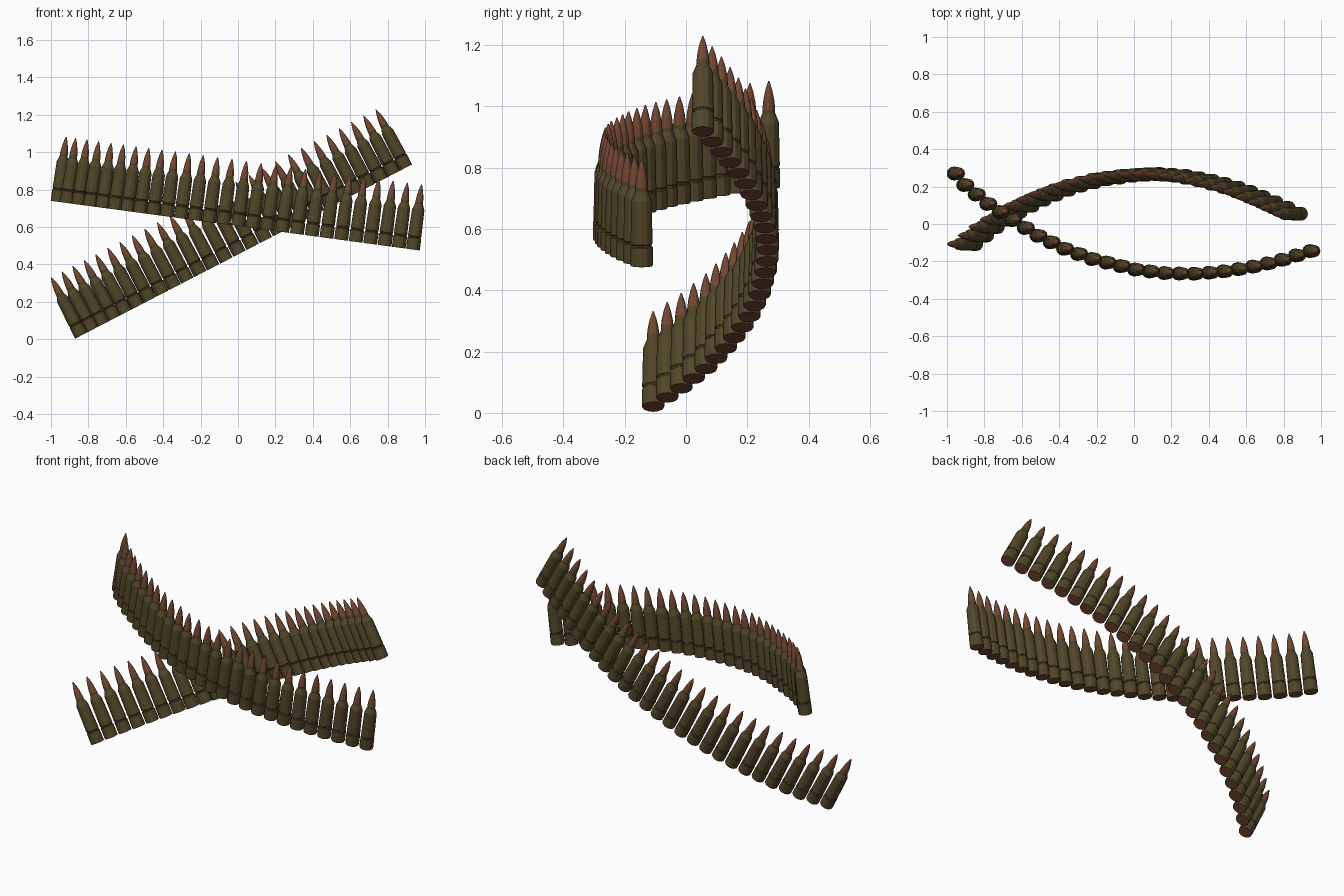
import bpy, bmesh, math
from mathutils import Vector, Matrix

if "Cube" in bpy.data.objects:
    bpy.data.objects.remove(bpy.data.objects["Cube"])

SIDES, COUNT = 12, 27


def material(name, rgb):
    m = bpy.data.materials.new(name)
    m.diffuse_color = (*rgb, 1)
    m.use_nodes = True
    m.node_tree.nodes["Principled BSDF"].inputs["Base Color"].default_value = m.diffuse_color
    return m


brass = material("dark brass", (0.085, 0.062, 0.022))
copper = material("copper", (0.17, 0.063, 0.032))

# cartridge profile: (radius, height along the axis)
PROFILE = [(0.036, 0.0), (0.037, 0.004), (0.037, 0.062), (0.033, 0.065),
           (0.033, 0.070), (0.036, 0.073), (0.033, 0.215), (0.021, 0.245),
           (0.021, 0.258), (0.0175, 0.290), (0.011, 0.322), (0.002, 0.350)]
NECK = 0.257


def cartridge_mesh():
    bm = bmesh.new()
    rings = []
    for r, h in PROFILE:
        rings.append([bm.verts.new((r * math.cos(2 * math.pi * i / SIDES),
                                    r * math.sin(2 * math.pi * i / SIDES), h))
                      for i in range(SIDES)])
    for lo, hi in zip(rings, rings[1:]):
        for i in range(SIDES):
            j = (i + 1) % SIDES
            bm.faces.new((lo[i], lo[j], hi[j], hi[i]))
    bm.faces.new(rings[0][::-1])
    bm.faces.new(rings[-1])
    bm.normal_update()
    # copper projectile and base, brass case
    for f in bm.faces:
        f.material_index = int(f.calc_center_median().z > NECK or f.normal.z < -0.9)
    me = bpy.data.meshes.new("cartridge")
    bm.to_mesh(me)
    bm.free()
    me.materials.append(brass)
    me.materials.append(copper)
    return me


def resample(points, n):
    """n points evenly spaced along a polyline"""
    lengths = [(b - a).length for a, b in zip(points, points[1:])]
    total, out = sum(lengths), []
    for k in range(n):
        d, s = total * k / (n - 1), 0
        while s < len(lengths) - 1 and d > lengths[s]:
            d -= lengths[s]
            s += 1
        out.append(points[s].lerp(points[s + 1], min(1, d / lengths[s])))
    return out


def belt(name, path, z0, slope, mesh):
    """row of parallel cartridges whose bases lie on a tilted plane"""
    x0 = path[0][0]
    pts = [Vector((x, y, z0 + slope * (x - x0))) for x, y in path]
    tilt = Matrix.Rotation(-math.atan(slope), 4, 'Y')
    for k, p in enumerate(resample(pts, COUNT)):
        ob = bpy.data.objects.new(f"{name}_cartridge_{k + 1}", mesh)
        ob.matrix_world = Matrix.Translation(p) @ tilt
        bpy.context.collection.objects.link(ob)


mesh = cartridge_mesh()

# front belt, sloping gently down to the right
belt("front_belt",
     [(-0.965, 0.27), (-0.92, 0.213), (-0.85, 0.155), (-0.795, 0.11),
      (-0.645, 0.012), (-0.52, -0.065), (-0.38, -0.133), (-0.23, -0.188),
      (-0.005, -0.243), (0.145, -0.262), (0.295, -0.267), (0.445, -0.257),
      (0.595, -0.235), (0.755, -0.20), (0.935, -0.145)],
     0.735, -0.1345, mesh)

# rear belt, climbing steeply to the right
belt("rear_belt",
     [(-0.838, -0.107), (-0.722, -0.015), (-0.593, 0.07), (-0.45, 0.14),
      (-0.297, 0.20), (-0.132, 0.24), (0.03, 0.262), (0.16, 0.267),
      (0.31, 0.255), (0.457, 0.225), (0.60, 0.185), (0.747, 0.125), (0.898, 0.055)],
     0.02, 0.517, mesh)
